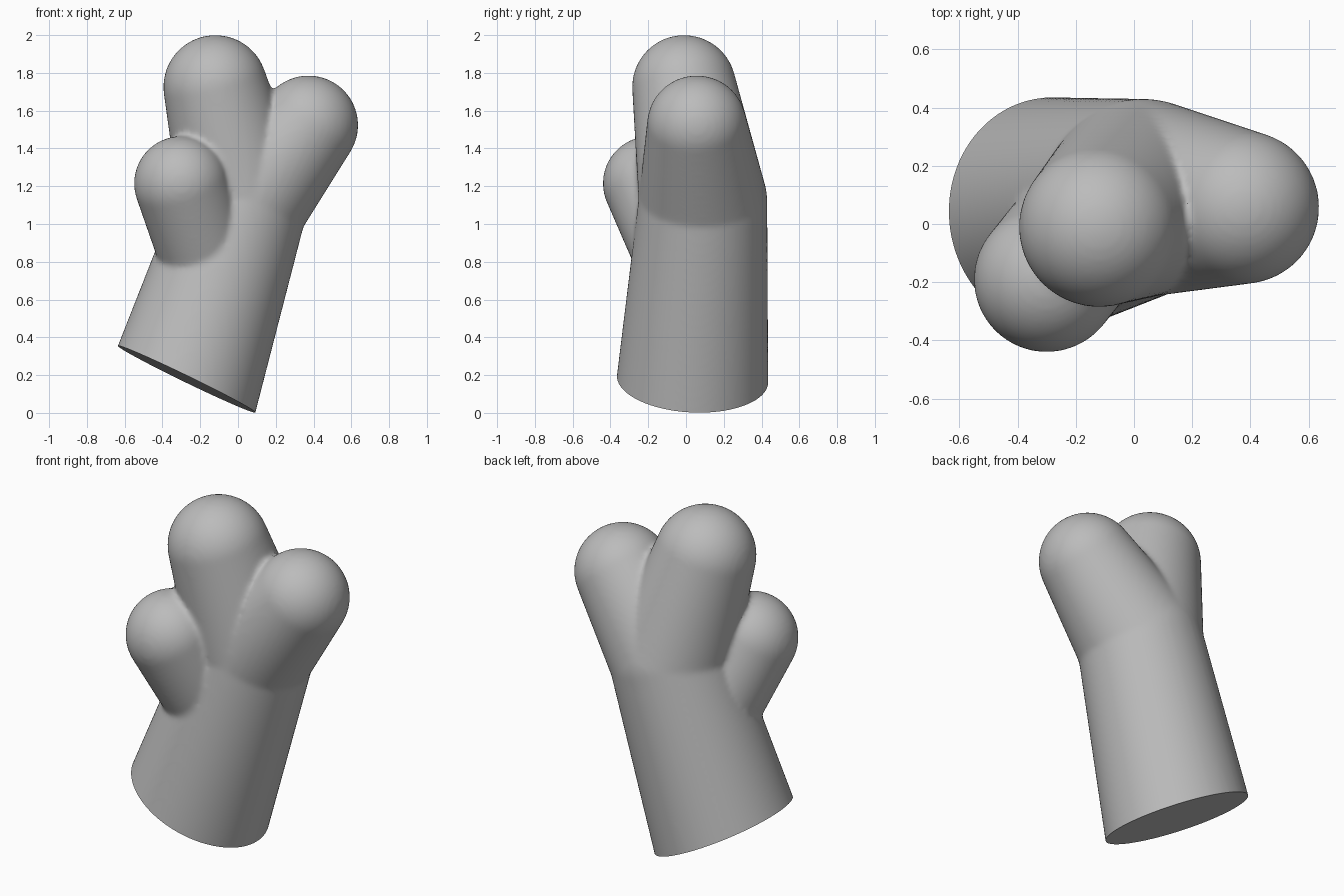
import bpy
import bmesh
from mathutils import Vector, Matrix

default = bpy.data.objects.get("Cube")
if default:
    bpy.data.objects.remove(default, do_unlink=True)

grey = bpy.data.materials.new("plain grey")
grey.use_nodes = True
grey.diffuse_color = (0.5, 0.5, 0.5, 1)
grey.node_tree.nodes["Principled BSDF"].inputs["Base Color"].default_value = (0.5, 0.5, 0.5, 1)


def add_limb(target, start, r_start, end, r_end):
    """Tapered limb with round ends: the hull around two spheres."""
    bm = bmesh.new()
    turn = (end - start).to_track_quat("Z", "Y").to_matrix().to_4x4()
    for centre, radius in ((start, r_start), (end, r_end)):
        bmesh.ops.create_uvsphere(bm, u_segments=96, v_segments=48, radius=radius,
                                  matrix=Matrix.Translation(centre) @ turn)
    hull = bmesh.ops.convex_hull(bm, input=bm.verts)
    inner = {g for g in hull["geom_interior"] + hull["geom_unused"]
             if isinstance(g, bmesh.types.BMVert)}
    bmesh.ops.delete(bm, geom=list(inner), context="VERTS")
    bmesh.ops.recalc_face_normals(bm, faces=bm.faces)
    part = bpy.data.meshes.new("limb")
    bm.to_mesh(part)
    bm.free()
    target.from_mesh(part)
    bpy.data.meshes.remove(part)


# Forearm, two upper fingers from the palm, and a thumb from the forearm
palm = Vector((0.03, 0.09, 1.12))
wrist = Vector((-0.275, 0.035, 0.18))
shape = bmesh.new()
add_limb(shape, palm, 0.34, palm + (wrist - palm) * 1.2, 0.412)
add_limb(shape, palm, 0.34, Vector((-0.12, -0.01, 1.725)), 0.275)
add_limb(shape, palm, 0.34, Vector((0.373, 0.057, 1.523)), 0.263)
add_limb(shape, Vector((-0.1, 0.06, 0.64)), 0.25, Vector((-0.3, -0.19, 1.215)), 0.25)

mesh = bpy.data.meshes.new("three_fingered_hand")
shape.to_mesh(mesh)
shape.free()
hand = bpy.data.objects.new("three_fingered_hand", mesh)
bpy.context.collection.objects.link(hand)
bpy.context.view_layer.objects.active = hand
hand.select_set(True)

# Fuse the limbs and soften the joints
fuse = hand.modifiers.new("fuse", "REMESH")
fuse.mode = "VOXEL"
fuse.voxel_size = 0.014
soften = hand.modifiers.new("soften", "SMOOTH")
soften.factor = 0.5
soften.iterations = 10
for name in ("fuse", "soften"):
    bpy.ops.object.modifier_apply(modifier=name)

# Flat slanted cut at the wrist
bm = bmesh.new()
bm.from_mesh(hand.data)
cut = bmesh.ops.bisect_plane(bm, geom=bm.verts[:] + bm.edges[:] + bm.faces[:],
                             plane_co=wrist, plane_no=Vector((0.485, 0.05, 1)),
                             clear_inner=True)
rim = [g for g in cut["geom_cut"] if isinstance(g, bmesh.types.BMEdge)]
bmesh.ops.contextual_create(bm, geom=rim)
bmesh.ops.recalc_face_normals(bm, faces=bm.faces)
bm.to_mesh(hand.data)
bm.free()

hand.data.materials.clear()
hand.data.materials.append(grey)
bpy.ops.object.shade_smooth_by_angle(angle=0.6)
